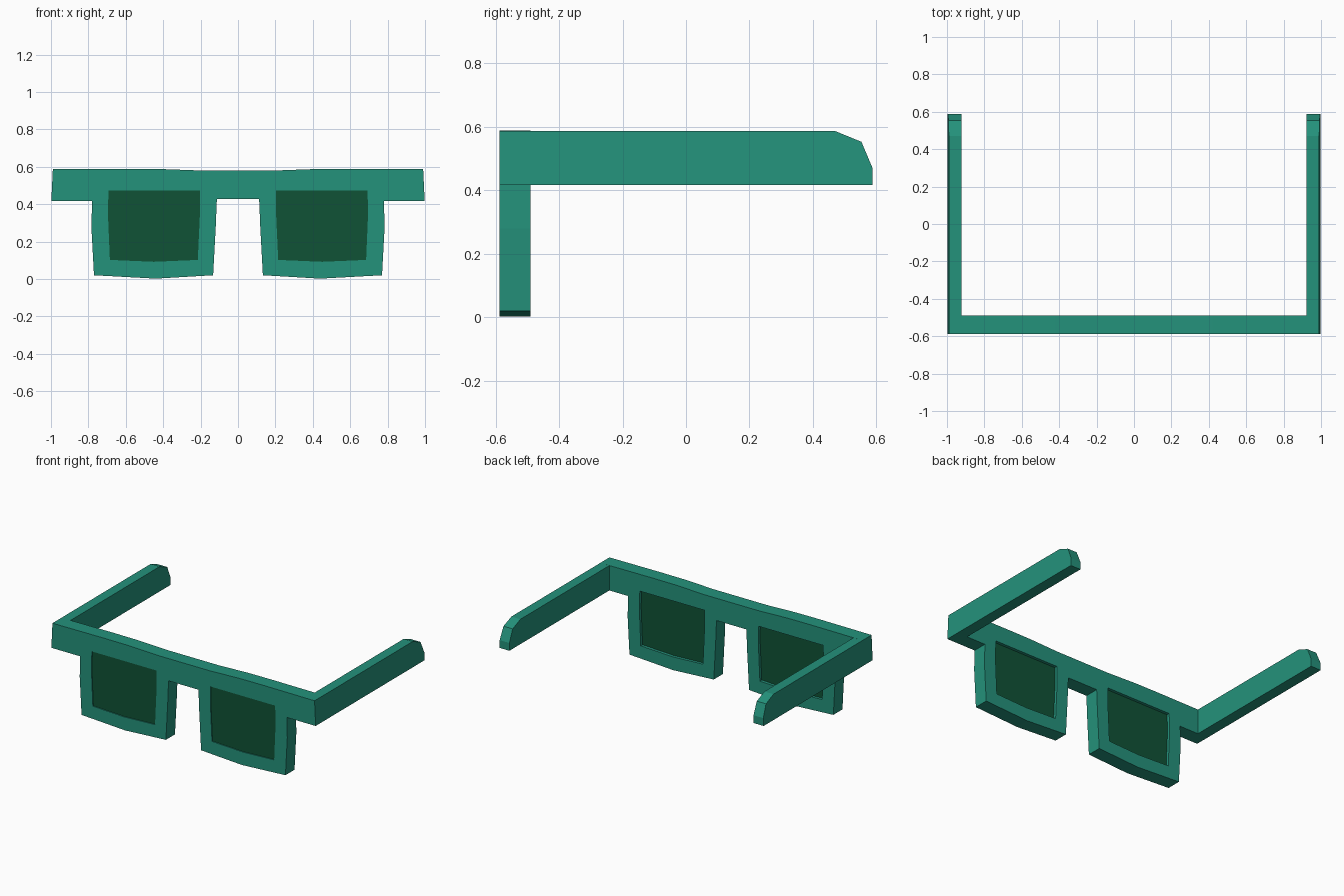
import bpy, bmesh

if "Cube" in bpy.data.objects:
    bpy.data.objects.remove(bpy.data.objects["Cube"])


def material(name, rgb):
    lin = [((c / 255 + 0.055) / 1.055) ** 2.4 for c in rgb]
    m = bpy.data.materials.new(name)
    m.diffuse_color = (*lin, 1)
    m.use_nodes = True
    m.node_tree.nodes["Principled BSDF"].inputs["Base Color"].default_value = m.diffuse_color
    return m


FRAME = material("teal green", (36, 146, 123))
LENS = material("dark green", (16, 82, 54))


def flat_plate(name, loops, y0, y1, mat):
    """Filled xz outline (later loops are holes) spanning y0 to y1."""
    cu = bpy.data.curves.new(name, 'CURVE')
    cu.dimensions = '2D'
    cu.fill_mode = 'BOTH'
    cu.extrude = (y1 - y0) / 2
    for pts in loops:
        sp = cu.splines.new('POLY')
        sp.points.add(len(pts) - 1)
        for p, (x, z) in zip(sp.points, pts):
            p.co = (x, z, 0, 1)
        sp.use_cyclic_u = True
    ob = bpy.data.objects.new(name, cu)
    bpy.context.collection.objects.link(ob)
    ob.rotation_euler = (1.5707963, 0, 0)
    ob.location.y = (y0 + y1) / 2
    bpy.ops.object.select_all(action='DESELECT')
    ob.select_set(True)
    bpy.context.view_layer.objects.active = ob
    bpy.ops.object.convert(target='MESH')
    ob = bpy.context.view_layer.objects.active
    ob.data.materials.clear()
    ob.data.materials.append(mat)
    for p in ob.data.polygons:
        p.use_smooth = False
        p.material_index = 0
    return ob


def mirrored(pts, s):
    return [(s * x, z) for x, z in pts]


# Front frame: half outline mirrored, with two lens openings
half = [(0.2, 0.58), (0.42, 0.588), (0.6, 0.589), (0.99, 0.587), (0.998, 0.417),
        (0.78, 0.417), (0.784, 0.28), (0.77, 0.02), (0.44, 0.002), (0.133, 0.02),
        (0.119, 0.28), (0.113, 0.428)]
outline = half + mirrored(half[::-1], -1)
hole = [(0.204, 0.474), (0.692, 0.474), (0.696, 0.36), (0.685, 0.102),
        (0.45, 0.092), (0.215, 0.102), (0.203, 0.36)]
flat_plate("front_frame", [outline, hole, mirrored(hole, -1)], -0.588, -0.49, FRAME)

# Lenses, slightly recessed inside the openings
for s, side in ((-1, "left"), (1, "right")):
    flat_plate(side + "_lens", [mirrored(hole, s)], -0.582, -0.51, LENS)

# Temple arms: side profile extruded in x, outer face leaning with the frame ends
profile = [(-0.492, 0.417), (0.588, 0.417), (0.588, 0.47), (0.553, 0.553),
           (0.47, 0.587), (-0.492, 0.587)]
for s, side in ((-1, "left"), (1, "right")):
    bm = bmesh.new()
    rings = []
    for inner in (True, False):
        rings.append([bm.verts.new((s * (0.922 if inner else 0.998 - (z - 0.417) * 0.047), y, z))
                      for y, z in profile])
    a, b = rings
    bm.faces.new(a)
    bm.faces.new(b[::-1])
    n = len(profile)
    for i in range(n):
        j = (i + 1) % n
        bm.faces.new((a[i], b[i], b[j], a[j]))
    bmesh.ops.recalc_face_normals(bm, faces=bm.faces)
    me = bpy.data.meshes.new(side + "_temple_arm")
    bm.to_mesh(me)
    bm.free()
    me.materials.append(FRAME)
    bpy.context.collection.objects.link(bpy.data.objects.new(side + "_temple_arm", me))
